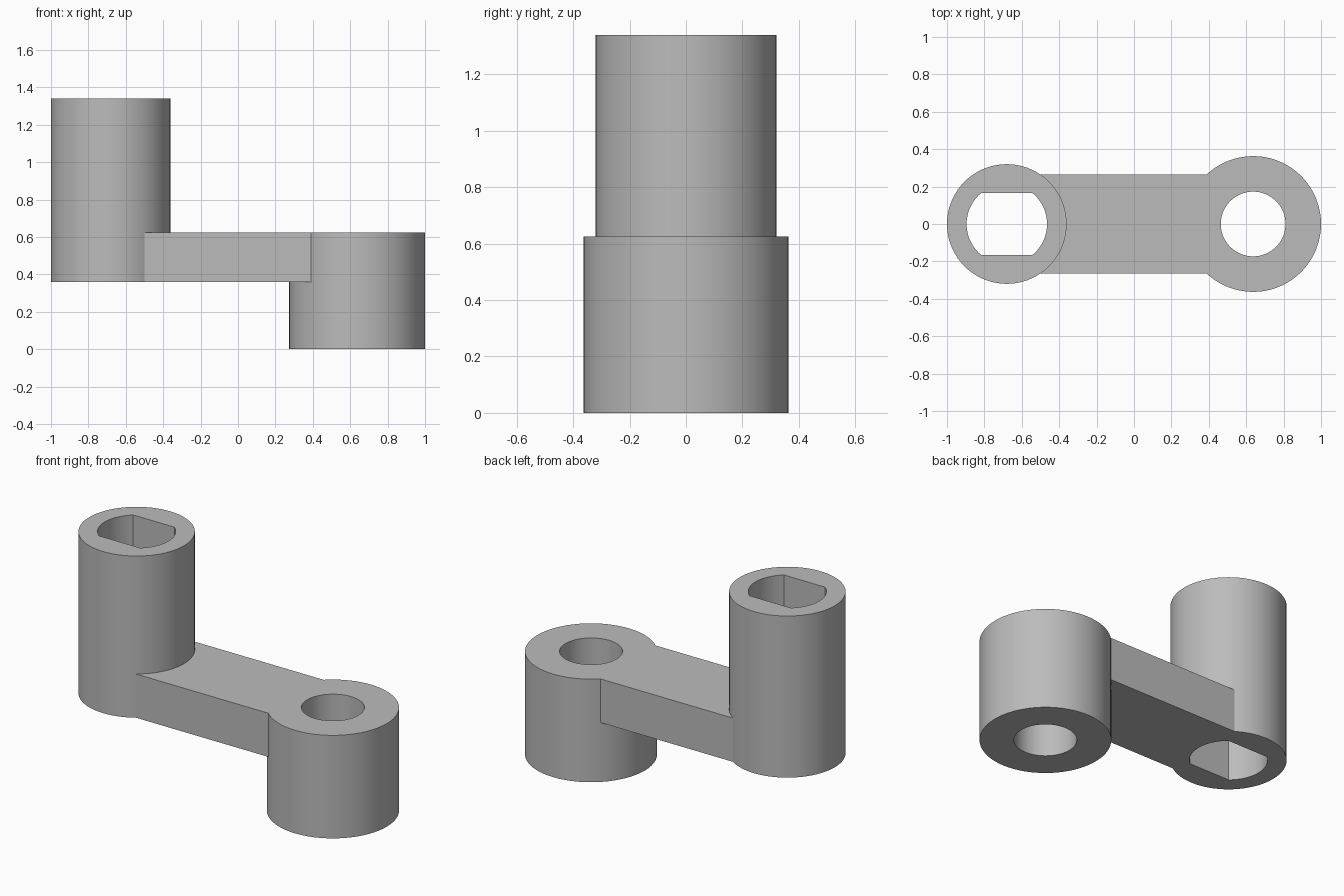
import bpy
import bmesh
from math import sin, cos, radians, sqrt

if "Cube" in bpy.data.objects:
    bpy.data.objects.remove(bpy.data.objects["Cube"])

SEGMENTS = 72
POST_X, POST_R = -0.68, 0.32
BOSS_X, BOSS_R = 0.637, 0.363
ARM_HALF, ARM_BOTTOM, ARM_TOP = 0.265, 0.36, 0.625

grey = bpy.data.materials.new("plain grey")
grey.use_nodes = True
grey.diffuse_color = (0.5, 0.5, 0.5, 1)
grey.node_tree.nodes["Principled BSDF"].inputs["Base Color"].default_value = (0.5, 0.5, 0.5, 1)


def finish(bm, name):
    bmesh.ops.recalc_face_normals(bm, faces=bm.faces)
    mesh = bpy.data.meshes.new(name)
    bm.to_mesh(mesh)
    bm.free()
    mesh.materials.append(grey)
    obj = bpy.data.objects.new(name, mesh)
    bpy.context.collection.objects.link(obj)
    bpy.ops.object.select_all(action="DESELECT")
    obj.select_set(True)
    bpy.context.view_layer.objects.active = obj
    bpy.ops.object.shade_smooth_by_angle(angle=radians(30))


def circle(radius, flat=None):
    """Circle points, optionally cut by two flats at y = +-flat."""
    flat = flat or radius
    points = []
    for i in range(SEGMENTS):
        a = radians(360 * i / SEGMENTS)
        points.append((radius * cos(a), max(-flat, min(flat, radius * sin(a)))))
    return points


def tube(name, x, outer, bore, bottom, top):
    bm = bmesh.new()
    # Closed section: outer wall, top rim, bore wall, bottom rim
    loops = [[bm.verts.new((x + px, py, z)) for px, py in points]
             for points, z in ((outer, bottom), (outer, top), (bore, top), (bore, bottom))]
    for k, loop in enumerate(loops):
        other = loops[(k + 1) % 4]
        for i in range(SEGMENTS):
            j = (i + 1) % SEGMENTS
            bm.faces.new((loop[i], loop[j], other[j], other[i]))
    finish(bm, name)


def arm(name, steps=24):
    bm = bmesh.new()
    rows = []
    # Strips across the arm, with ends curved to meet both cylinders
    for i in range(steps + 1):
        y = ARM_HALF * (2 * i / steps - 1)
        x0 = POST_X + sqrt(POST_R ** 2 - y * y) - 0.002
        x1 = BOSS_X - sqrt(BOSS_R ** 2 - y * y) + 0.002
        rows.append([bm.verts.new((x, y, z)) for x, z in
                     ((x0, ARM_BOTTOM), (x1, ARM_BOTTOM), (x1, ARM_TOP), (x0, ARM_TOP))])
    for a, b in zip(rows, rows[1:]):
        for k in range(4):
            n = (k + 1) % 4
            bm.faces.new((a[k], a[n], b[n], b[k]))
    bm.faces.new(rows[0])
    bm.faces.new(rows[-1])
    finish(bm, name)


# Tall post with a double-flat bore
BORE_R = 0.215
tube("tall_post", POST_X, circle(POST_R), circle(BORE_R, BORE_R * sin(radians(50))),
     ARM_BOTTOM, 1.34)
# Short boss with a round bore
tube("short_boss", BOSS_X, circle(BOSS_R), circle(0.173), 0, ARM_TOP)
# Flat connecting arm
arm("connecting_arm")
